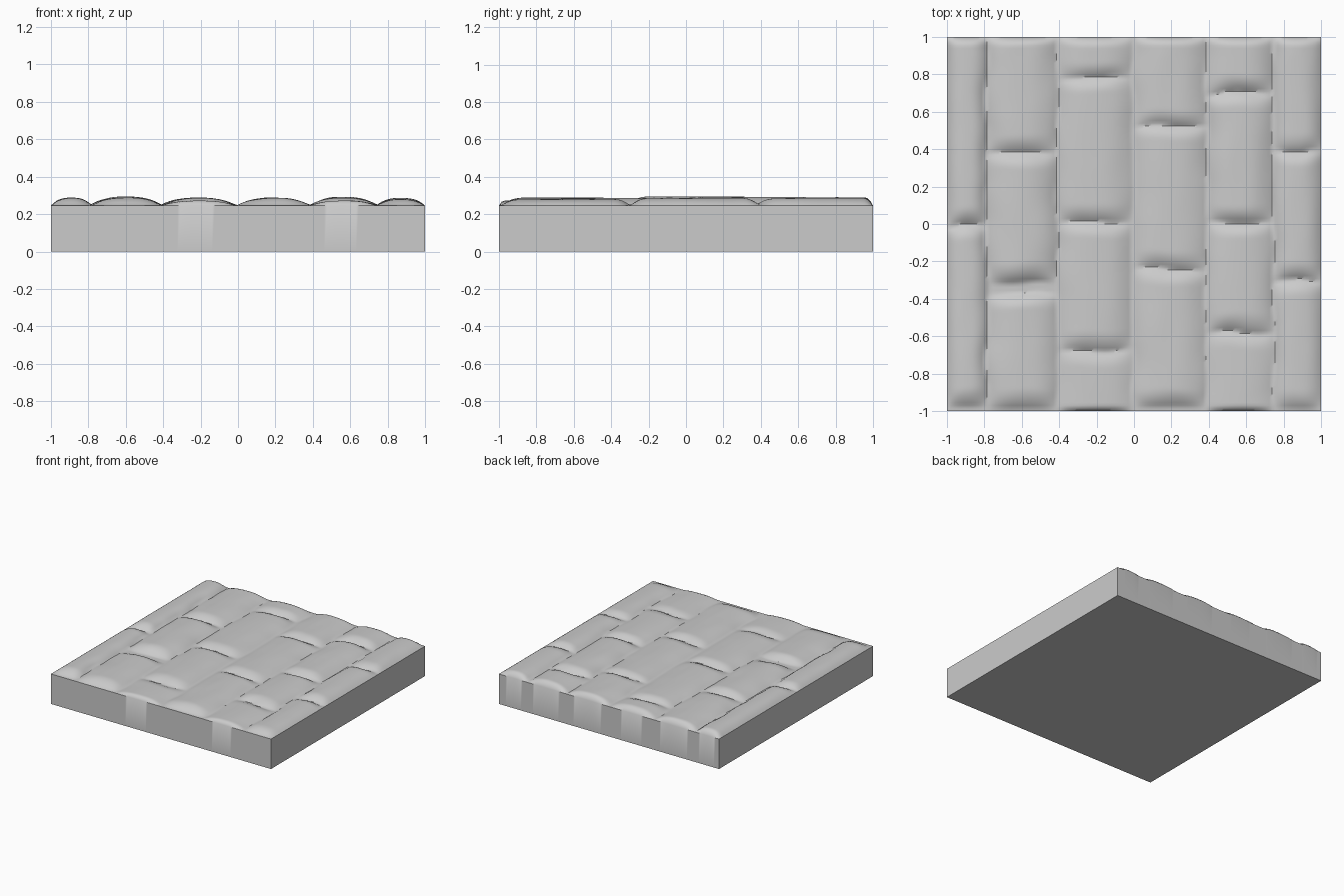
import bpy, bmesh
from mathutils import noise, Vector

if "Cube" in bpy.data.objects:
    bpy.data.objects.remove(bpy.data.objects["Cube"])

GROOVE = 0.246
N = 130

# Stone columns: x range, then (y low, y high, crown height) for each stone
COLUMNS = [
    (-1.0, -0.785, [(-0.02, 1.0, 0.288), (-0.98, -0.01, 0.286)]),
    (-0.79, -0.41, [(0.37, 1.0, 0.29), (-0.31, 0.39, 0.294), (-0.99, -0.37, 0.288)]),
    (-0.41, -0.01, [(0.76, 1.0, 0.286), (0.0, 0.78, 0.288), (-0.67, 0.01, 0.287), (-1.0, -0.67, 0.272)]),
    (0.0, 0.385, [(0.51, 1.0, 0.288), (-0.25, 0.53, 0.286), (-0.98, -0.24, 0.286)]),
    (0.385, 0.745, [(0.69, 1.0, 0.29), (0.0, 0.70, 0.292), (-0.58, 0.01, 0.288), (-1.0, -0.58, 0.272)]),
    (0.745, 1.0, [(0.38, 1.0, 0.286), (-0.31, 0.40, 0.286), (-0.99, -0.31, 0.28)]),
]


def ramp(d, width):
    """Rounded shoulder rising from 0 at the rim to 1 at the given width."""
    return 1 - (1 - min(max(d / width, 0), 1)) ** 2.2


def height(x, y):
    """Surface height of the paving, slightly weathered."""
    edge = min(1 - abs(x), 1 - abs(y))
    fade = min(edge / 0.1, 1)
    wx = x + 0.014 * fade * noise.noise(Vector((x * 5, y * 5, 1.3)))
    wy = y + 0.022 * fade * noise.noise(Vector((x * 5, y * 5, 7.7)))
    z = GROOVE
    for x0, x1, stones in COLUMNS:
        if not x0 < wx < x1:
            continue
        half = (x1 - x0) / 2
        u = (wx - x0 - half) / half
        across = 1 - abs(u) ** 2.6
        for y0, y1, crown in stones:
            if y0 < wy < y1:
                low = 0.03 if y0 == -1.0 else 0.11
                high = 0.05 if y1 == 1.0 else 0.09
                along = ramp(wy - y0, low) * ramp(y1 - wy, high)
                z = max(z, GROOVE + (crown - GROOVE) * across * along)
    bump = noise.noise(Vector((x * 9, y * 3, 3.1)))
    return z + 0.0025 * bump * fade


# Paved top surface
bm = bmesh.new()
bmesh.ops.create_grid(bm, x_segments=N, y_segments=N, size=1)
for v in bm.verts:
    v.co.z = height(v.co.x, v.co.y)

# Slab sides and underside
rim = [e for e in bm.edges if e.is_boundary]
skirt = bmesh.ops.extrude_edge_only(bm, edges=rim)["geom"]
for v in skirt:
    if isinstance(v, bmesh.types.BMVert):
        v.co.z = 0
base_edges = [e for e in skirt if isinstance(e, bmesh.types.BMEdge) and e.is_boundary]
bmesh.ops.contextual_create(bm, geom=base_edges)
bmesh.ops.recalc_face_normals(bm, faces=bm.faces)

mesh = bpy.data.meshes.new("paving_tile")
bm.to_mesh(mesh)
bm.free()
tile = bpy.data.objects.new("paving_tile", mesh)
bpy.context.collection.objects.link(tile)
bpy.context.view_layer.objects.active = tile
tile.select_set(True)
bpy.ops.object.shade_smooth_by_angle(angle=0.7)
